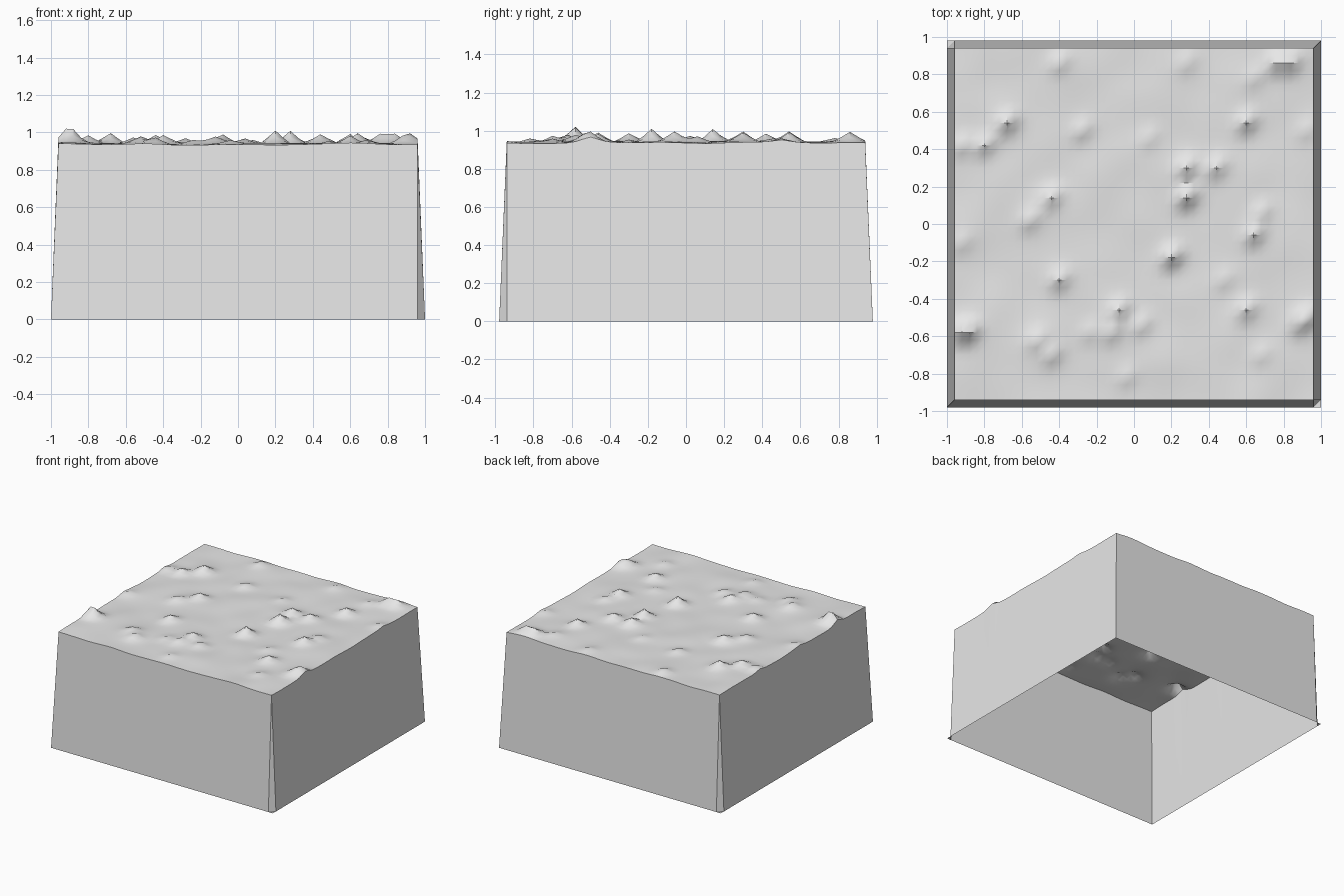
import bpy, bmesh, math
from mathutils import Vector, noise

cube = bpy.data.objects.get("Cube")
if cube:
    bpy.data.objects.remove(cube, do_unlink=True)

STEP = 0.04
COLS, ROWS = 50, 49
GROUND = 0.938

# Mounds grouped by their rise above the ground
MOUNDS = {
    0.08: [(0.28, 0.14), (0.2, -0.18)],
    0.06: [(-0.68, 0.54), (0.28, 0.3), (0.64, -0.06), (-0.92, -0.58), (0.6, 0.54)],
    0.05: [(0.84, 0.86), (0.44, 0.3), (-0.44, 0.14), (-0.4, -0.3), (-0.08, -0.46),
           (0.6, -0.46), (0.92, -0.5), (-0.8, 0.42), (-0.88, -0.58), (0.76, 0.86)],
    0.035: [(-0.4, 0.86), (-0.28, 0.5), (-0.92, 0.42), (-0.56, 0.02), (-0.52, -0.62),
            (-0.44, -0.7), (-0.12, -0.58), (0.04, -0.54), (0.68, 0.06), (0.88, -0.54)],
    0.022: [(0.28, 0.86), (0.08, 0.46), (-0.92, -0.1), (0.48, -0.3), (-0.24, -0.58),
            (0.92, 0.5), (0.68, -0.7), (-0.04, -0.82), (0.64, 0.78)],
}


def terrain_height(x, y):
    """Gentle swells plus a steep peak on a soft foot for each mound."""
    z = GROUND + 0.012 * noise.noise(Vector((x * 4, y * 4, 0.3)))
    for rise, spots in MOUNDS.items():
        for px, py in spots:
            d = math.hypot(x - px, y - py)
            if d < 0.3:
                z += rise * (0.55 * max(0, 1 - d / 0.065) + 0.4 * math.exp(-(d / 0.07) ** 2))
    return z


# One grid: the outermost ring drops to the floor and forms the walls
bm = bmesh.new()
grid = []
for j in range(ROWS + 1):
    row = []
    for i in range(COLS + 1):
        x, y = (i - COLS / 2) * STEP, (j - ROWS / 2) * STEP
        rim = i in (0, COLS) or j in (0, ROWS)
        row.append(bm.verts.new((x, y, 0 if rim else terrain_height(x, y))))
    grid.append(row)

# Every cell is split along the same diagonal
for j in range(ROWS):
    for i in range(COLS):
        a, b = grid[j][i], grid[j][i + 1]
        c, d = grid[j + 1][i + 1], grid[j + 1][i]
        bm.faces.new((a, b, c))
        bm.faces.new((a, c, d))

mesh = bpy.data.meshes.new("terrain_block")
bm.to_mesh(mesh)
bm.free()
block = bpy.data.objects.new("terrain_block", mesh)
bpy.context.collection.objects.link(block)

# Plain grey
grey = bpy.data.materials.new("plain_grey")
grey.use_nodes = True
colour = (0.8, 0.8, 0.8, 1)
grey.diffuse_color = colour
grey.node_tree.nodes["Principled BSDF"].inputs["Base Color"].default_value = colour
mesh.materials.append(grey)

# Smooth ground with crisp rims and peaks
bpy.ops.object.select_all(action="DESELECT")
block.select_set(True)
bpy.context.view_layer.objects.active = block
bpy.ops.object.shade_smooth_by_angle(angle=math.radians(35))
